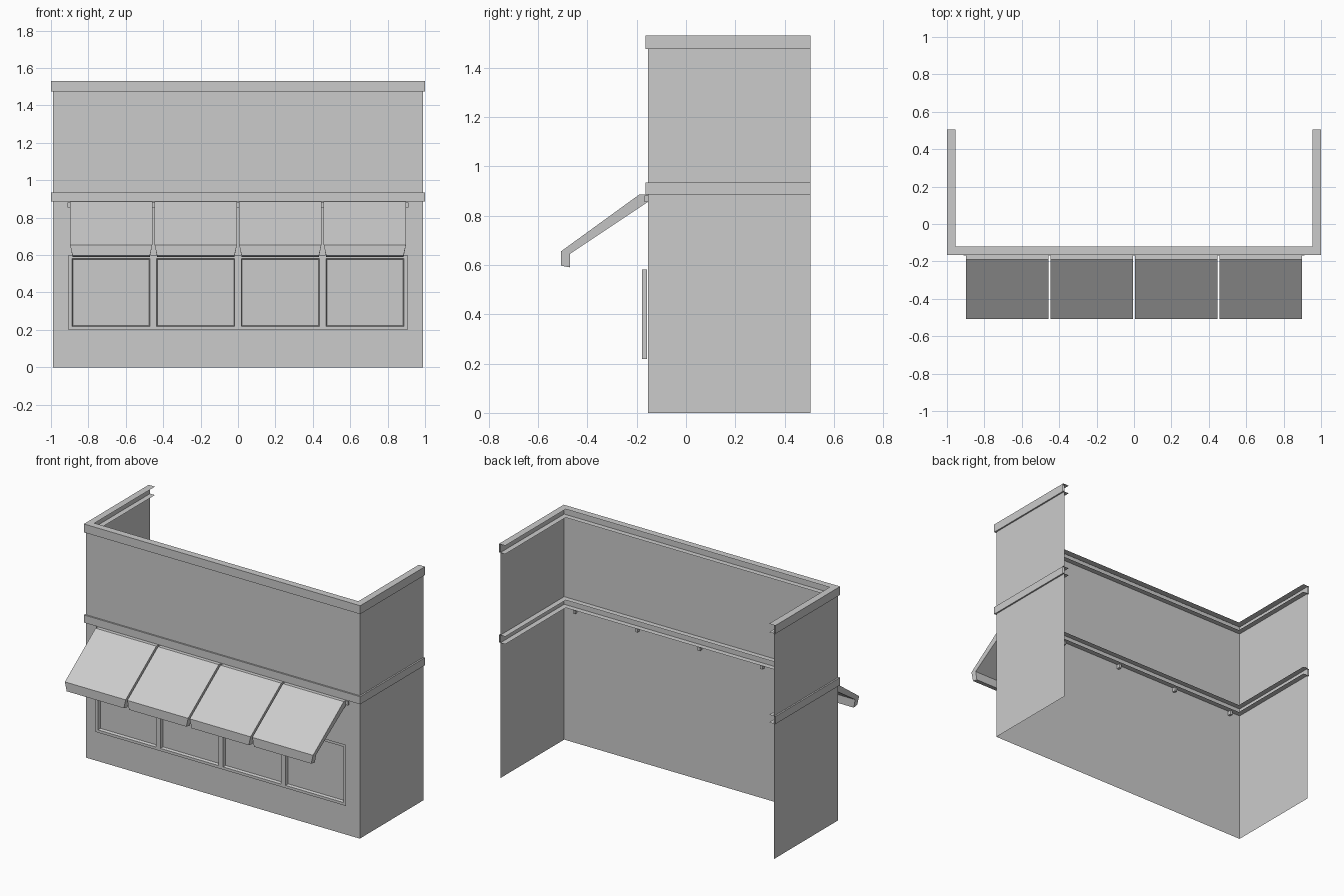
import bpy, bmesh
from mathutils import Matrix, Vector

cube = bpy.data.objects.get("Cube")
if cube:
    bpy.data.objects.remove(cube, do_unlink=True)

grey = bpy.data.materials.new("plain_grey")
grey.use_nodes = True
grey.diffuse_color = (0.6, 0.6, 0.6, 1)
grey.node_tree.nodes["Principled BSDF"].inputs["Base Color"].default_value = (0.6, 0.6, 0.6, 1)


def finish(name, bm, recalc=True):
    if recalc:
        bmesh.ops.recalc_face_normals(bm, faces=bm.faces)
    mesh = bpy.data.meshes.new(name)
    bm.to_mesh(mesh)
    bm.free()
    mesh.materials.append(grey)
    obj = bpy.data.objects.new(name, mesh)
    bpy.context.collection.objects.link(obj)
    return obj


def u_sweep(name, profile):
    """Sweep (inset, height) points round the three-sided plan, open at the back."""
    bm = bmesh.new()
    rows = []
    for d, z in profile:
        x, front = 1 - d, -0.165 + d
        plan = [(-x, 0.505), (-x, front), (x, front), (x, 0.505)]
        rows.append([bm.verts.new((px, py, z)) for px, py in plan])
    for low, high in zip(rows, rows[1:]):
        for i in range(3):
            bm.faces.new((low[i], low[i + 1], high[i + 1], high[i]))
    return finish(name, bm, recalc=False)


def box(name, center, size):
    bm = bmesh.new()
    bmesh.ops.create_cube(bm, size=1, matrix=Matrix.Translation(center) @ Matrix.Diagonal((*size, 1)))
    return finish(name, bm)


# Sheet walls and the two open channel bands
u_sweep("walls", [(0.01, 0), (0.01, 1.525)])
for name, low, high in (("middle_band", 0.885, 0.935), ("top_cornice", 1.475, 1.53)):
    u_sweep(name, [(0.045, low), (0, low), (0, high), (0.045, high)])

# Window frame with four recessed panes
bm = bmesh.new()
bmesh.ops.create_grid(bm, x_segments=4, y_segments=1, size=0.5)
bmesh.ops.scale(bm, vec=(1.81, 0.4, 1), verts=bm.verts)
bmesh.ops.transform(bm, matrix=Matrix.Translation((0, -0.178, 0.4)) @ Matrix.Rotation(1.5707963, 4, "X"),
                    verts=bm.verts)
rim = [e for e in bm.edges if e.is_boundary]
panes = list(bm.faces)
bmesh.ops.inset_individual(bm, faces=panes, thickness=0.025)
bmesh.ops.inset_individual(bm, faces=panes, thickness=0.007)
for v in {v for f in panes for v in f.verts}:
    v.co.y += 0.018
sides = bmesh.ops.extrude_edge_only(bm, edges=rim)["geom"]
bmesh.ops.translate(bm, vec=(0, 0.02, 0), verts=[g for g in sides if isinstance(g, bmesh.types.BMVert)])
finish("window_frame", bm)

# Awnings: side profile of (y, z, half width), narrowing down the valance
PITCH = 0.452
AWNING = [(-0.155, 0.885, 0.22), (-0.19, 0.885, 0.22), (-0.507, 0.655, 0.22), (-0.507, 0.597, 0.207),
          (-0.47, 0.59, 0.207), (-0.47, 0.645, 0.217), (-0.155, 0.855, 0.217)]
for i in range(4):
    bm = bmesh.new()
    cx = (i - 1.5) * PITCH
    left, right = ([bm.verts.new((cx + s * w, y, z)) for y, z, w in AWNING] for s in (1, -1))
    bm.faces.new(left)
    bm.faces.new(right)
    for j in range(len(AWNING)):
        k = (j + 1) % len(AWNING)
        bm.faces.new((left[j], left[k], right[k], right[j]))
    finish(f"awning_{i + 1}", bm)

# Small awning brackets poking through the wall
for i in range(5):
    box(f"awning_bracket_{i + 1}", Vector(((i - 2) * PITCH, -0.15, 0.868)), (0.016, 0.035, 0.026))
